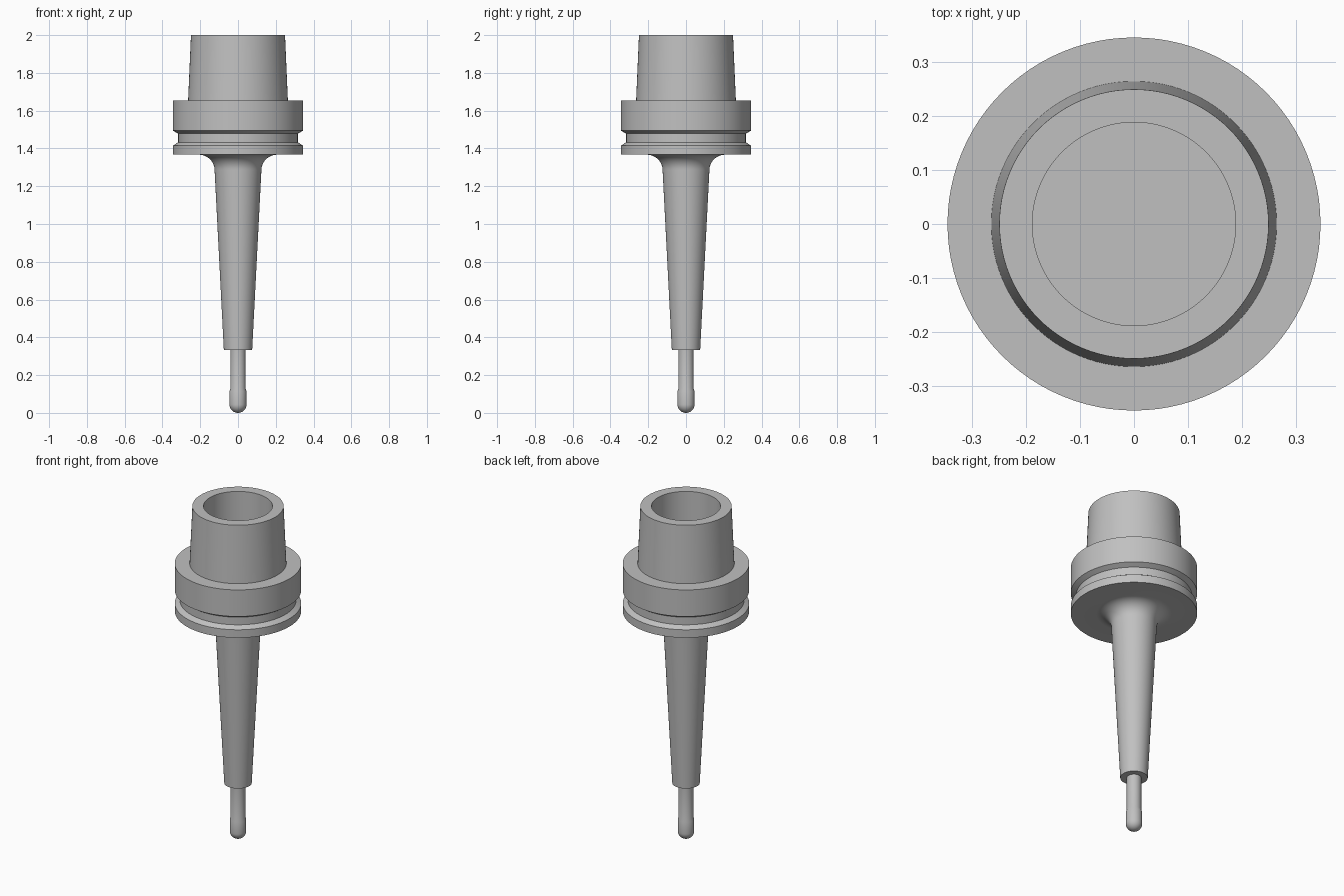
import bpy, bmesh, math

cube = bpy.data.objects.get("Cube")
if cube:
    bpy.data.objects.remove(cube, do_unlink=True)

steel = bpy.data.materials.new("steel_grey")
steel.use_nodes = True
GREY = (0.53, 0.53, 0.53, 1)
steel.diffuse_color = GREY
steel.node_tree.nodes["Principled BSDF"].inputs["Base Color"].default_value = GREY


def arc(cr, cz, rr, rz, start, end, steps=12):
    """Points of an elliptical arc in the (radius, z) plane."""
    angles = [math.radians(start + (end - start) * i / steps) for i in range(steps + 1)]
    return [(cr + rr * math.cos(a), cz + rz * math.sin(a)) for a in angles]


def lathe(name, profile, segments=96):
    """Spin a (radius, z) profile around the z axis."""
    bm = bmesh.new()
    verts = [bm.verts.new((max(r, 0), 0, z)) for r, z in profile]
    edges = [bm.edges.new(pair) for pair in zip(verts, verts[1:])]
    bmesh.ops.spin(bm, geom=verts + edges, axis=(0, 0, 1), cent=(0, 0, 0),
                   angle=math.tau, steps=segments, use_duplicate=False)
    bmesh.ops.remove_doubles(bm, verts=bm.verts, dist=1e-5)
    bmesh.ops.recalc_face_normals(bm, faces=bm.faces)
    mesh = bpy.data.meshes.new(name)
    bm.to_mesh(mesh)
    bm.free()
    mesh.materials.append(steel)
    obj = bpy.data.objects.new(name, mesh)
    bpy.context.collection.objects.link(obj)
    bpy.ops.object.select_all(action='DESELECT')
    obj.select_set(True)
    bpy.context.view_layer.objects.active = obj
    bpy.ops.object.shade_smooth_by_angle(angle=math.radians(25))
    return obj


# Holder: tapered neck, fillet, grooved flange, hollow cone
neck = [(0, 0.333), (0.075, 0.333)]
fillet = arc(0.207, 1.285, 0.083, 0.082, 180, 90)
flange = [(0.345, 1.367), (0.345, 1.415), (0.317, 1.432), (0.317, 1.478),
          (0.345, 1.495), (0.345, 1.655)]
cone = [(0.264, 1.655), (0.249, 2.0)]
bore = [(0.188, 2.0), (0.188, 1.655), (0, 1.655)]
lathe("tool_holder", neck + fillet + flange + cone + bore)

# Ball-ended cutter with a slightly thinner shank
ball = arc(0, 0.045, 0.045, 0.045, -90, 0)
lathe("ball_cutter", ball + [(0.045, 0.115), (0.04, 0.13), (0.04, 0.333), (0, 0.333)], 64)
